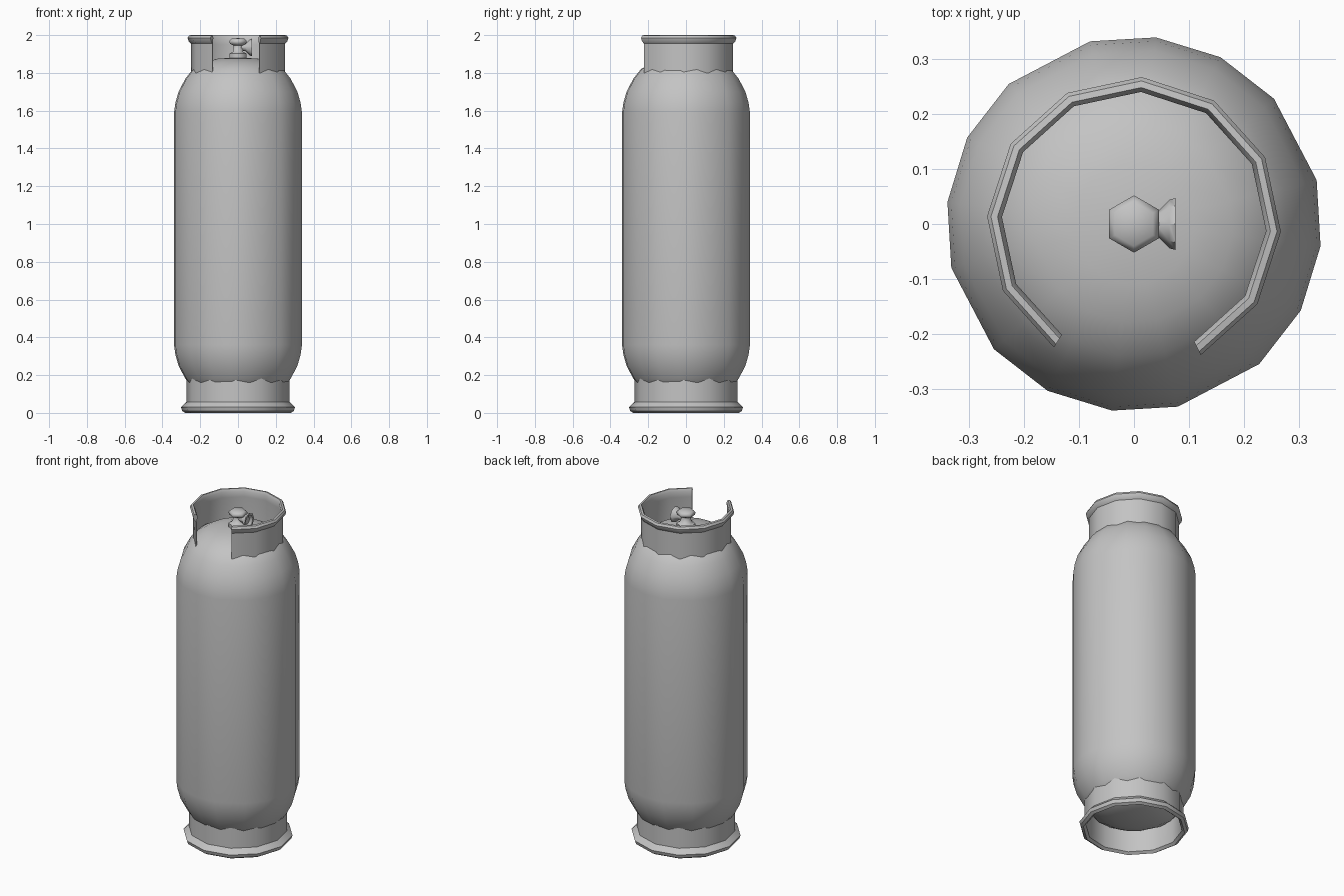
import bpy, bmesh
from math import radians, cos, sin
from mathutils import Matrix, Vector

if "Cube" in bpy.data.objects:
    bpy.data.objects.remove(bpy.data.objects["Cube"], do_unlink=True)

steel = bpy.data.materials.new("grey_steel")
steel.use_nodes = True
GREY = (0.55, 0.55, 0.55, 1)
steel.diffuse_color = GREY
steel.node_tree.nodes["Principled BSDF"].inputs["Base Color"].default_value = GREY


def lathe(name, profile, angles, loop=False, full=True, matrix=None, sharp=40):
    """Sweep (radius, height) points through the angles; loop closes the section."""
    bm = bmesh.new()
    rings = []
    for a in angles:
        a = radians(a)
        rings.append([bm.verts.new((r * cos(a), r * sin(a), z)) for r, z in profile])
    n, m = len(angles), len(profile)
    for i in range(n if full else n - 1):
        p, q = rings[i], rings[(i + 1) % n]
        for j in range(m if loop else m - 1):
            k = (j + 1) % m
            bm.faces.new((p[j], q[j], q[k], p[k]))
    if not full:
        bm.faces.new(rings[0])
        bm.faces.new(rings[-1])
    # Collapse the poles on the axis, then orient outward
    bmesh.ops.remove_doubles(bm, verts=bm.verts, dist=0.0001)
    bmesh.ops.recalc_face_normals(bm, faces=bm.faces)
    if matrix:
        bm.transform(matrix)
    mesh = bpy.data.meshes.new(name)
    bm.to_mesh(mesh)
    bm.free()
    mesh.materials.append(steel)
    obj = bpy.data.objects.new(name, mesh)
    bpy.context.collection.objects.link(obj)
    bpy.ops.object.select_all(action='DESELECT')
    obj.select_set(True)
    bpy.context.view_layer.objects.active = obj
    bpy.ops.object.shade_smooth_by_angle(angle=radians(sharp))
    return obj


# Tank: sixteen uneven sides, with the same dome at both ends
dome = [(0.341, 1.59), (0.334, 1.64), (0.317, 1.70), (0.28, 1.77), (0.24, 1.82),
        (0.18, 1.855), (0.11, 1.875), (0, 1.882)]
tank_profile = [(r, 1.95 - z) for r, z in reversed(dome)] + dome
tank_angles = [90 * q + a for q in range(4) for a in (-48.2, -27.4, -6.7, 13.5)]
lathe("tank_body", tank_profile, tank_angles)

# Guard collar: ten of twelve sides, open at the front, with a rolled lip
collar = [(0.25, 1.80), (0.25, 1.955), (0.262, 1.968), (0.267, 1.985), (0.26, 1.998),
          (0.248, 2.0), (0.24, 1.985), (0.243, 1.95), (0.243, 1.80)]
lathe("guard_collar", collar, [-63 + 30 * i for i in range(11)], loop=True, full=False)

# Foot ring with a flared lip
foot = [(0.273, 0.20), (0.273, 0.058), (0.302, 0.03), (0.296, 0.01), (0.28, 0),
        (0.265, 0.012), (0.262, 0.05), (0.262, 0.20)]
lathe("foot_ring", foot, [-3 + 30 * i for i in range(12)], loop=True)

# Valve: hexagonal base, neck and hand knob
hexagon = [30 + 60 * i for i in range(6)]
valve = [(0, 1.87), (0.052, 1.87), (0.052, 1.902), (0.03, 1.912), (0.027, 1.945),
         (0.05, 1.955), (0.052, 1.97), (0.04, 1.981), (0, 1.984)]
lathe("valve", valve, hexagon, sharp=62)

# Outlet: flared spout on the left side of the valve
outlet = [(0, 0.01), (0.018, 0.01), (0.02, 0.04), (0.044, 0.064), (0.047, 0.075),
          (0.035, 0.075), (0.022, 0.062), (0, 0.062)]
turn = Matrix.Translation(Vector((0, 0, 1.935))) @ Matrix.Rotation(radians(90), 4, 'Y')
lathe("valve_outlet", outlet, [45 * i for i in range(8)], matrix=turn)
